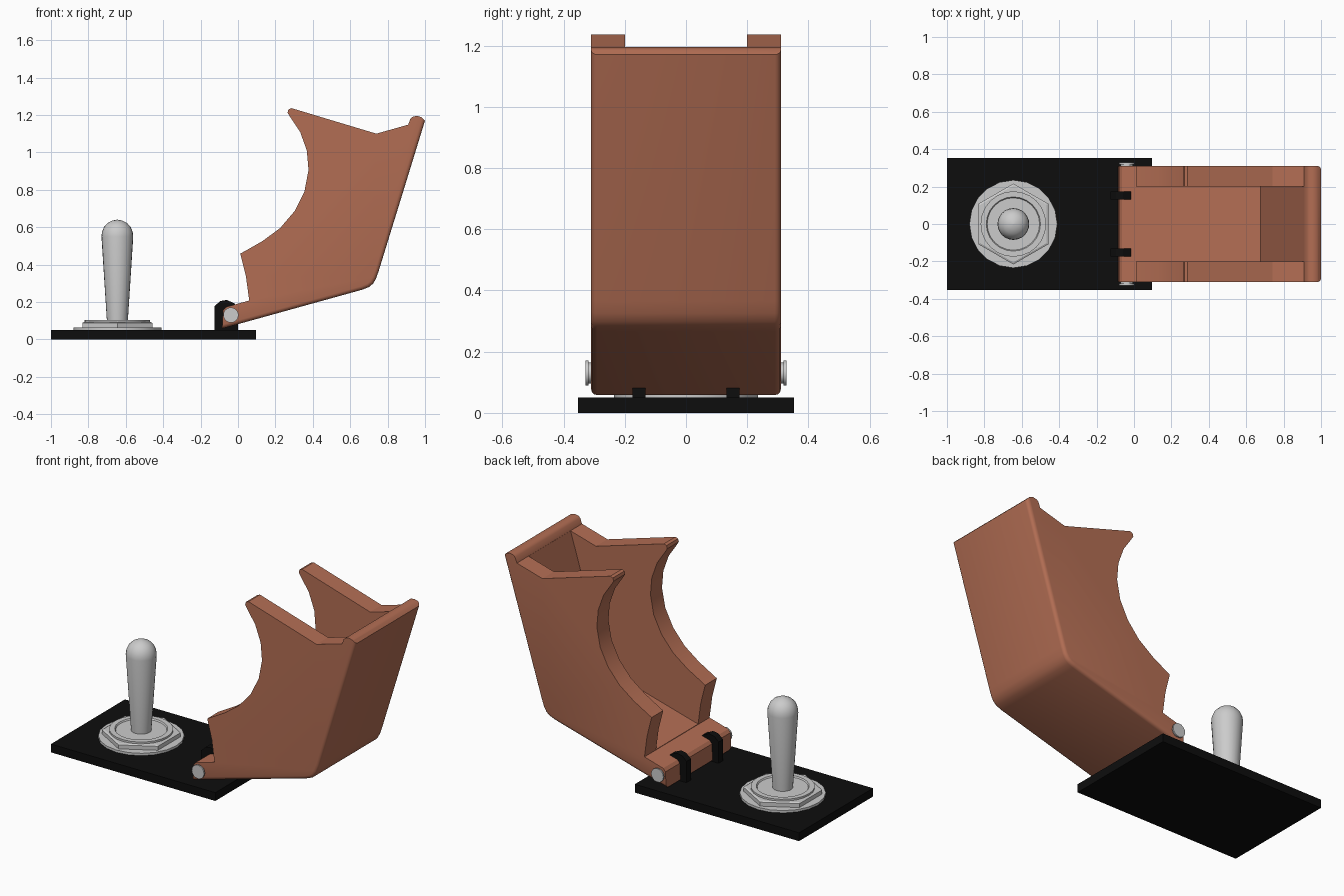
import bpy, bmesh
from math import pi, cos, sin, radians

if "Cube" in bpy.data.objects:
    bpy.data.objects.remove(bpy.data.objects["Cube"])


def material(name, rgb):
    m = bpy.data.materials.new(name)
    m.diffuse_color = (*rgb, 1)
    m.use_nodes = True
    m.node_tree.nodes["Principled BSDF"].inputs["Base Color"].default_value = m.diffuse_color
    return m


BLACK = material("black", (0.004, 0.004, 0.004))
COPPER = material("copper", (0.45, 0.155, 0.088))


def finish(bm, name, mat=None, angle=None):
    bmesh.ops.recalc_face_normals(bm, faces=bm.faces[:])
    me = bpy.data.meshes.new(name)
    bm.to_mesh(me)
    bm.free()
    ob = bpy.data.objects.new(name, me)
    bpy.context.collection.objects.link(ob)
    if mat:
        me.materials.append(mat)
    if angle:
        smooth(ob, angle)
    return ob


def smooth(ob, angle):
    bpy.ops.object.select_all(action='DESELECT')
    ob.select_set(True)
    bpy.context.view_layer.objects.active = ob
    bpy.ops.object.shade_smooth_by_angle(angle=radians(angle))


def prism(name, pts, y0, y1, mat=None, angle=None, round_count=0, radius=0.02):
    """Extrude an x-z profile along y, rounding the rims of the first round_count points."""
    bm = bmesh.new()
    a = [bm.verts.new((x, y0, z)) for x, z in pts]
    b = [bm.verts.new((x, y1, z)) for x, z in pts]
    bm.faces.new(a)
    bm.faces.new(b[::-1])
    n = len(pts)
    for i in range(n):
        j = (i + 1) % n
        bm.faces.new((a[i], b[i], b[j], a[j]))
    bmesh.ops.recalc_face_normals(bm, faces=bm.faces[:])
    if round_count:
        rims = [bm.edges.get((s[i], s[i + 1])) for s in (a, b) for i in range(round_count - 1)]
        bmesh.ops.bevel(bm, geom=rims, offset=radius, segments=3, profile=0.5, affect='EDGES')
    return finish(bm, name, mat, angle)


def lathe(name, profile, sides, centre, axis='Z', mat=None, angle=30, turn=0.0):
    """Revolve (radius, height) points about z, or about y; ends are capped."""
    bm = bmesh.new()
    rings = []
    for r, h in profile:
        ring = []
        for k in range(sides):
            t = 2 * pi * k / sides + turn
            u, v = r * cos(t), r * sin(t)
            p = (u, v, h) if axis == 'Z' else (u, h, v)
            ring.append(bm.verts.new([p[i] + centre[i] for i in range(3)]))
        rings.append(ring)
    for p, q in zip(rings, rings[1:]):
        for k in range(sides):
            j = (k + 1) % sides
            bm.faces.new((p[k], p[j], q[j], q[k]))
    bm.faces.new(rings[0][::-1])
    bm.faces.new(rings[-1])
    return finish(bm, name, mat, angle)


# base plate
prism("base_plate", [(-1, 0), (0.095, 0), (0.095, 0.05), (-1, 0.05)], -0.352, 0.352, BLACK)

# toggle switch: washer, hexagonal nut, threaded collar with recess, bat lever
C = (-0.645, 0, 0)
lathe("switch_washer", [(0.235, 0.045), (0.235, 0.064)], 20, C)
lathe("switch_nut", [(0.216, 0.06), (0.216, 0.088), (0.205, 0.093)], 6, C, turn=pi / 2, angle=10)
lathe("switch_collar", [(0.175, 0.08), (0.175, 0.104), (0.145, 0.104), (0.14, 0.096)], 24, C)
lathe("switch_lever", [(0.055, 0.085), (0.058, 0.13), (0.085, 0.55), (0.082, 0.575),
                       (0.071, 0.602), (0.052, 0.622), (0.027, 0.635), (0.003, 0.64)], 24, C, angle=40)

# flip-up guard: the first points run along the rounded underside and back
underside = [(-0.085, 0.058), (0.665, 0.266), (0.70, 0.280), (0.722, 0.298),
             (0.738, 0.325), (0.752, 0.365), (1.0, 1.17)]
lip = [(0.982, 1.188), (0.958, 1.195), (0.935, 1.191), (0.922, 1.18), (0.91, 1.148)]
ears = [(0.74, 1.10), (0.287, 1.236), (0.27, 1.23), (0.265, 1.212), (0.275, 1.195)]
scallop = [(0.332, 1.11), (0.368, 1.01), (0.377, 0.905), (0.355, 0.79), (0.302, 0.685),
           (0.225, 0.595), (0.13, 0.525), (0.012, 0.458)]
hinge_end = [(0.042, 0.34), (0.06, 0.208), (-0.065, 0.173), (-0.08, 0.155)]
guard = prism("guard_cover", underside + lip + ears + scallop + hinge_end,
              -0.31, 0.31, COPPER, round_count=len(underside))

# channel cut out between the guard walls
cutter = prism("channel_cutter", [(-0.2, 0.14), (0.675, 0.38), (0.91, 1.15), (0.91, 1.5), (-0.2, 1.5)],
               -0.2, 0.2)
cutter.hide_render = True
mod = guard.modifiers.new("channel", 'BOOLEAN')
mod.operation = 'DIFFERENCE'
mod.solver = 'EXACT'
mod.object = cutter
bpy.context.view_layer.objects.active = guard
guard.select_set(True)
bpy.ops.object.modifier_apply(modifier=mod.name)
bpy.data.objects.remove(cutter, do_unlink=True)
smooth(guard, 32)

# hinge clips hooked over the guard edge, and hinge pin heads
clip = [(-0.125, 0.04), (0.0, 0.04), (0.0, 0.165), (-0.018, 0.192), (-0.06, 0.211),
        (-0.095, 0.205), (-0.125, 0.178)]
for side, word in ((-1, "front"), (1, "back")):
    prism("hinge_clip_" + word, clip, side * 0.153 - 0.021, side * 0.153 + 0.021, BLACK)
    lathe("hinge_pin_" + word, [(0.034, side * 0.29), (0.034, side * 0.319),
                                (0.041, side * 0.319), (0.041, side * 0.328)],
          16, (-0.038, 0, 0.13), axis='Y')
